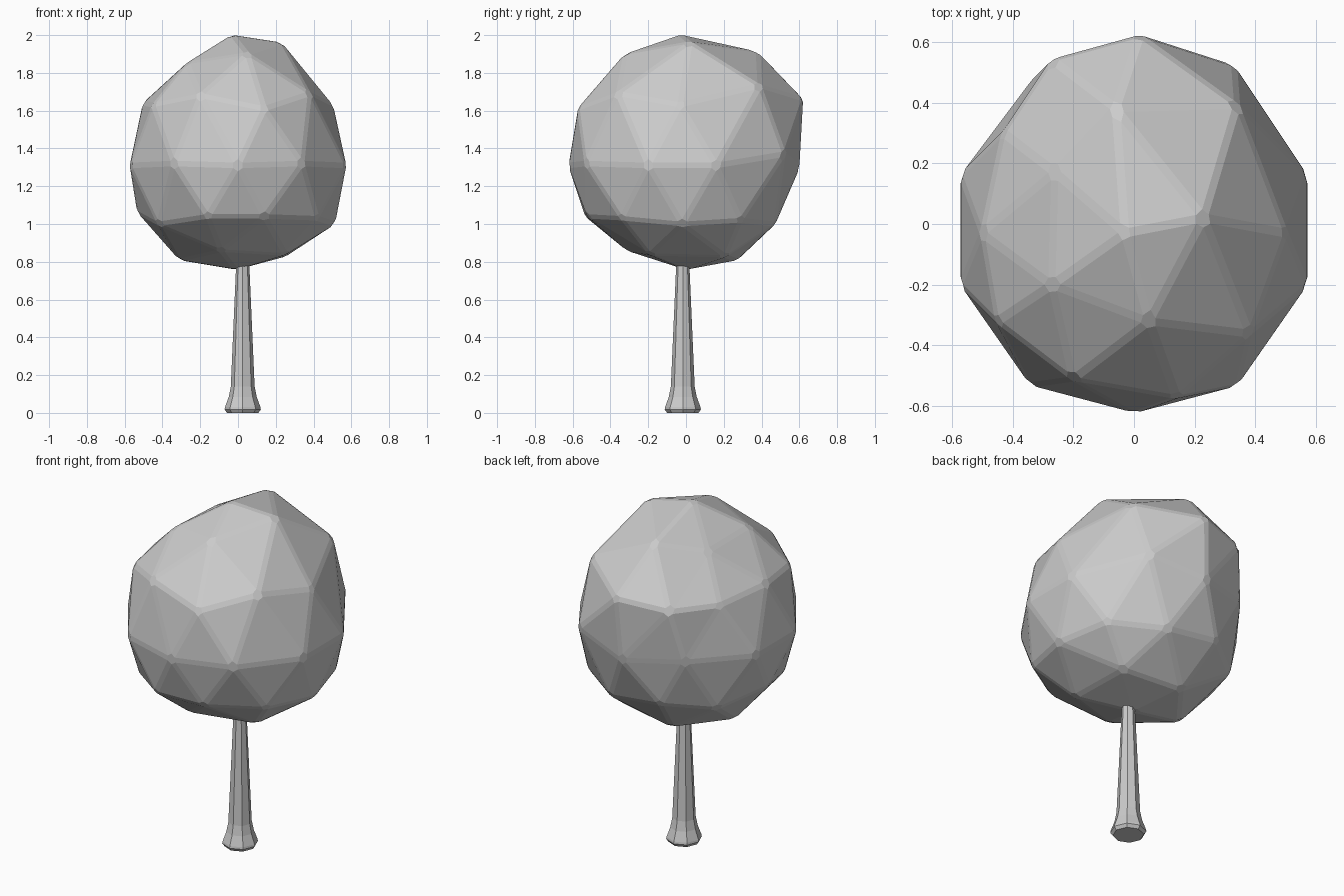
import bpy, bmesh, math
from mathutils import Vector

if "Cube" in bpy.data.objects:
    bpy.data.objects.remove(bpy.data.objects["Cube"])


def make_object(name, bm):
    bmesh.ops.recalc_face_normals(bm, faces=bm.faces[:])
    mesh = bpy.data.meshes.new(name)
    bm.to_mesh(mesh)
    bm.free()
    obj = bpy.data.objects.new(name, mesh)
    bpy.context.collection.objects.link(obj)
    return obj


# Crown: icosphere whose corners are pulled into an irregular shape
CENTRE = Vector((0, 0, 1.31))
PULLS = [
    # top and upper corners
    (-.03, -.03, 2.0), (.05, -.32, 1.90), (-.27, -.20, 1.85), (-.26, .17, 1.84),
    (-.06, .38, 1.91), (.23, .02, 1.96),
    # shoulder corners
    (.14, -.57, 1.61), (-.45, -.32, 1.63), (-.43, .30, 1.62), (.02, .62, 1.66),
    (.50, -.03, 1.63), (-.20, -.51, 1.68), (-.50, -.03, 1.64), (-.27, .54, 1.63),
    (.34, .39, 1.73), (.38, -.36, 1.69),
    # waist corners
    (.34, -.53, 1.32), (-.34, -.53, 1.32), (.33, .52, 1.37), (-.33, .48, 1.33),
    (.57, -.20, 1.31), (.57, .16, 1.31), (-.57, -.20, 1.31), (-.57, .16, 1.31),
    (0, .60, 1.30),
    # lower corners
    (-.16, -.53, 1.04), (.14, -.52, 1.04), (-.42, -.31, 1.0), (-.53, 0, 1.06),
    (.51, -.02, 1.0), (.42, -.34, 1.03), (.43, .29, 1.02), (.16, .47, 1.0),
    (-.17, .48, 1.04), (-.41, .30, 1.01),
    # underside corners
    (-.01, 0, .76), (.25, -.19, .84), (-.09, -.31, .86), (-.31, 0, .81),
    (-.10, .27, .81), (.25, .21, .83),
]
bm = bmesh.new()
bmesh.ops.create_icosphere(bm, subdivisions=2, radius=0.62)
base = [(v, v.co.copy()) for v in bm.verts]
for p in PULLS:
    target = Vector(p) - CENTRE
    vert, _ = min(base, key=lambda item: (item[1] - target).length)
    vert.co = target
for v in bm.verts:
    v.co = v.co * 1.006 + CENTRE
crown = make_object("crown", bm)
bevel = crown.modifiers.new("soft_edges", 'BEVEL')
bevel.width = 0.015
bevel.segments = 1
bevel.limit_method = 'NONE'

# Trunk: eight-sided flared post
SIDES = 8
PROFILE = [(.083, 0), (.096, .018), (.094, .03), (.074, .085), (.063, .14),
           (.036, .76), (.03, .95)]
bm = bmesh.new()
rings = []
for r, z in PROFILE:
    rings.append([bm.verts.new((.025 + r * math.cos(math.tau * i / SIDES),
                                -.017 + r * math.sin(math.tau * i / SIDES), z))
                  for i in range(SIDES)])
for a, b in zip(rings, rings[1:]):
    for i in range(SIDES):
        j = (i + 1) % SIDES
        bm.faces.new((a[i], a[j], b[j], b[i]))
bm.faces.new(rings[0][::-1])
bm.faces.new(rings[-1])
make_object("trunk", bm)
